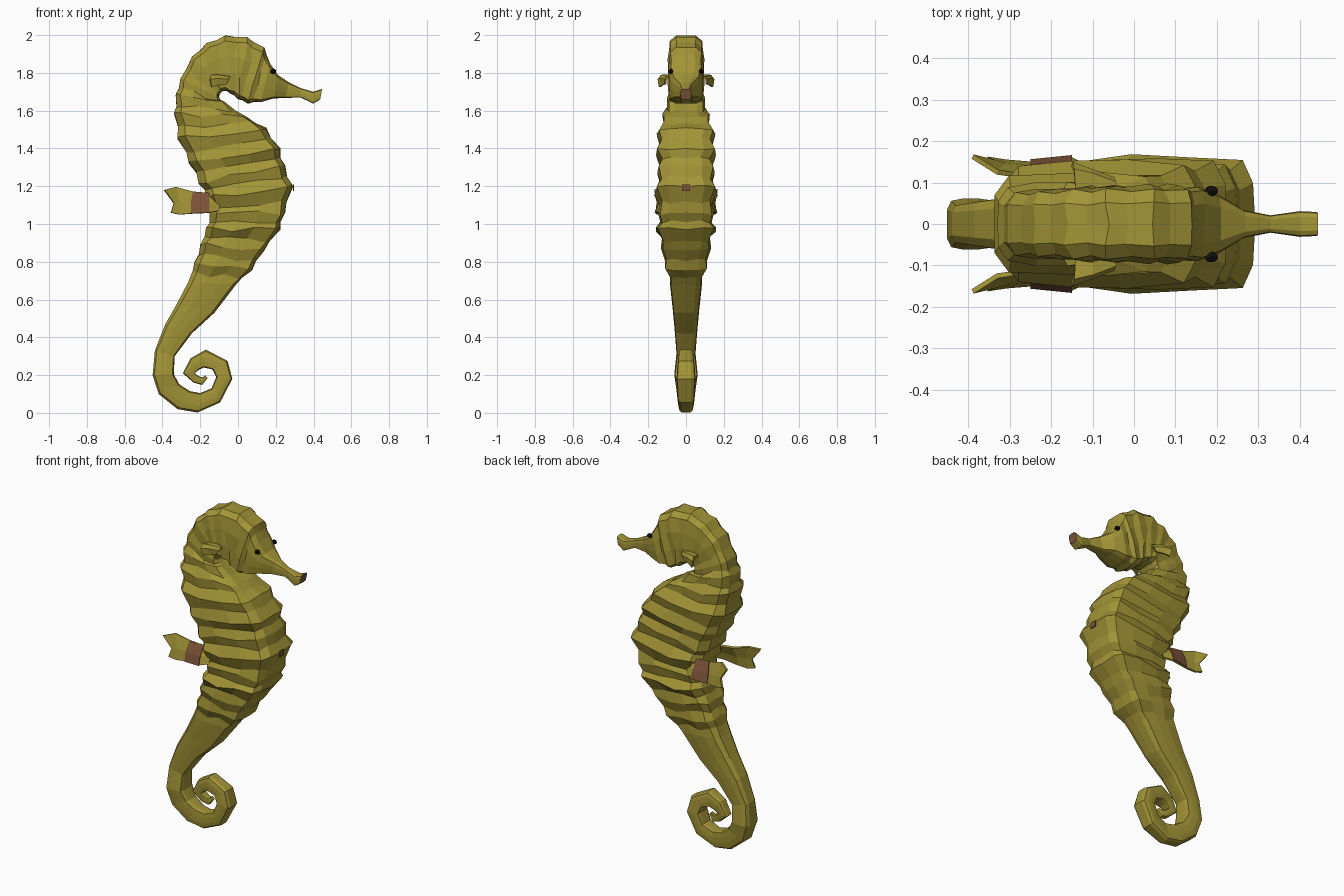
import bpy, bmesh, random
from mathutils import Vector

random.seed(4)


def material(name, rgb):
    m = bpy.data.materials.new(name)
    m.diffuse_color = (*rgb, 1)
    return m


OLIVE = material("olive skin", (0.37, 0.30, 0.038))
BROWN = material("reddish brown", (0.20, 0.085, 0.04))
BLACK = material("eye black", (0.008, 0.007, 0.006))


def finish(bm, name, mats=(OLIVE,)):
    bmesh.ops.recalc_face_normals(bm, faces=bm.faces)
    me = bpy.data.meshes.new(name)
    bm.to_mesh(me)
    bm.free()
    for m in mats:
        me.materials.append(m)
    ob = bpy.data.objects.new(name, me)
    bpy.context.collection.objects.link(ob)
    return ob


# Boxy cross-section: (depth from back -1 to front 1, width), one half
HALF = [(1, 0), (0.98, 0.6), (0.87, 0.93), (0.3, 1.0), (-0.3, 1.0),
        (-0.82, 0.9), (-1, 0.55), (-1, 0)]


def loft(name, stations, valley=None, mats=(OLIVE,), rough=0.0):
    """Skin rings given as back x,z, front x,z, half width; sunken rings go between the ridges."""
    rings = []
    for i, s in enumerate(stations):
        b, f = Vector((s[0], 0, s[1])), Vector((s[2], 0, s[3]))
        if valley and i:
            p = stations[i - 1]
            pb, pf = Vector((p[0], 0, p[1])), Vector((p[2], 0, p[3]))
            vb, vf = pb.lerp(b, 0.55), pf.lerp(f, 0.55)
            c, h = (vb + vf) / 2, (vf - vb) / 2 * (1 - (1 - valley) * 0.4)
            rings.append((c, h, (s[4] + p[4]) / 2 * valley))
        rings.append(((b + f) / 2, (f - b) / 2, s[4]))
    bm = bmesh.new()
    loops = []
    for i, (c, h, w) in enumerate(rings):
        r = rough if 0 < i < len(rings) - 1 else 0
        up = Vector((-h.z, 0, h.x)).normalized()
        # Bony plates sit a little unevenly, the same on both sides
        half = [(c + h * d + up * (random.uniform(-r, r) if k else 0),
                 w * k * (1 + random.uniform(-r, r) * 3)) for d, k in HALF]
        full = [p + Vector((0, y, 0)) for p, y in half]
        full += [p - Vector((0, y, 0)) for p, y in half[-2:0:-1]]
        loops.append([bm.verts.new(p) for p in full])
    for a, b in zip(loops, loops[1:]):
        n = len(a)
        for j in range(n):
            bm.faces.new((a[j], a[(j + 1) % n], b[(j + 1) % n], b[j]))
    first = bm.faces.new(loops[0])
    bm.faces.new(loops[-1])
    if len(mats) > 1:
        first.material_index = 1
    return finish(bm, name, mats)


# Snout with flared brown mouth
loft("snout", [
    (0.445, 1.715, 0.435, 1.66, 0.029),
    (0.40, 1.70, 0.40, 1.637, 0.031),
    (0.33, 1.72, 0.33, 1.67, 0.021),
    (0.27, 1.75, 0.25, 1.667, 0.034),
    (0.21, 1.79, 0.19, 1.665, 0.072),
    (0.17, 1.85, 0.12, 1.645, 0.09)], mats=(OLIVE, BROWN))

# Head curving back over to the neck
loft("head", [
    (0.17, 1.85, 0.12, 1.645, 0.09),
    (0.14, 1.935, 0.05, 1.638, 0.095),
    (0.045, 1.99, 0.0, 1.66, 0.095),
    (-0.06, 1.998, -0.04, 1.69, 0.093),
    (-0.16, 1.96, -0.07, 1.705, 0.092),
    (-0.24, 1.89, -0.09, 1.695, 0.087),
    (-0.305, 1.77, -0.10, 1.67, 0.085)], 0.92, rough=0.01)

# Ringed trunk
loft("trunk", [
    (-0.305, 1.77, -0.10, 1.67, 0.085),
    (-0.33, 1.68, -0.07, 1.635, 0.10),
    (-0.338, 1.58, 0.05, 1.565, 0.125),
    (-0.32, 1.45, 0.15, 1.51, 0.158),
    (-0.26, 1.32, 0.225, 1.40, 0.160),
    (-0.21, 1.22, 0.25, 1.31, 0.150),
    (-0.17, 1.14, 0.293, 1.20, 0.165),
    (-0.15, 1.05, 0.25, 1.06, 0.148),
    (-0.17, 0.97, 0.225, 0.97, 0.163),
    (-0.20, 0.89, 0.14, 0.86, 0.135),
    (-0.23, 0.80, 0.075, 0.755, 0.115),
    (-0.265, 0.69, -0.01, 0.68, 0.085)], 0.86, rough=0.013)

# Tapering tail rolled into a spiral
loft("tail", [
    (-0.265, 0.69, -0.01, 0.68, 0.085),
    (-0.325, 0.575, -0.125, 0.53, 0.07),
    (-0.385, 0.47, -0.245, 0.42, 0.06),
    (-0.44, 0.33, -0.335, 0.30, 0.05),
    (-0.452, 0.20, -0.34, 0.205, 0.062),
    (-0.42, 0.10, -0.31, 0.15, 0.05),
    (-0.32, 0.02, -0.255, 0.115, 0.043),
    (-0.215, 0.002, -0.20, 0.105, 0.038),
    (-0.095, 0.055, -0.14, 0.13, 0.045),
    (-0.03, 0.18, -0.115, 0.19, 0.05),
    (-0.055, 0.275, -0.135, 0.23, 0.045),
    (-0.17, 0.335, -0.18, 0.24, 0.04),
    (-0.25, 0.29, -0.205, 0.23, 0.033),
    (-0.292, 0.21, -0.23, 0.21, 0.028),
    (-0.235, 0.16, -0.205, 0.192, 0.022),
    (-0.19, 0.148, -0.185, 0.188, 0.018),
    (-0.16, 0.185, -0.175, 0.20, 0.008)])


def sheet(name, rows, side, thickness, mat=OLIVE):
    """Thin plate through rows of points, on the side given by the sign."""
    bm = bmesh.new()
    g = [[bm.verts.new((x, side * y, z)) for x, y, z in r] for r in rows]
    for a, b in zip(g, g[1:]):
        for j in range(len(a) - 1):
            bm.faces.new((a[j], a[j + 1], b[j + 1], b[j]))
    mod = finish(bm, name, (mat,)).modifiers.new("thickness", "SOLIDIFY")
    mod.thickness = thickness
    mod.offset = 0


# Notched side fin: top, middle and bottom edges
FIN = [
    [(-0.10, 0.10, 1.15), (-0.15, 0.105, 1.162), (-0.24, 0.112, 1.17), (-0.33, 0.125, 1.195), (-0.39, 0.163, 1.18)],
    [(-0.10, 0.12, 1.11), (-0.15, 0.138, 1.11), (-0.25, 0.135, 1.11), (-0.31, 0.142, 1.115), (-0.34, 0.15, 1.11)],
    [(-0.10, 0.13, 1.07), (-0.15, 0.155, 1.06), (-0.25, 0.145, 1.055), (-0.31, 0.15, 1.05), (-0.355, 0.157, 1.06)]]
# Brown patch laid on the outside of the fin root
PATCH = [[(x, y + 0.009, z) for x, y, z in row[1:3]] for row in FIN]

# Small hooked gill flap
FLAP = [
    [(-0.04, 0.08, 1.775), (-0.10, 0.085, 1.785), (-0.14, 0.08, 1.775)],
    [(-0.045, 0.10, 1.775), (-0.10, 0.12, 1.785), (-0.145, 0.13, 1.785)],
    [(-0.05, 0.108, 1.765), (-0.11, 0.13, 1.77), (-0.15, 0.145, 1.765)],
    [(-0.065, 0.108, 1.74), (-0.11, 0.125, 1.735), (-0.14, 0.138, 1.725)]]

for side, tag in ((-1, "near"), (1, "far")):
    sheet("fin_" + tag, FIN, side, 0.012)
    sheet("fin_patch_" + tag, PATCH, side, 0.005, BROWN)
    sheet("gill_flap_" + tag, FLAP, side, 0.012)
    # Eye
    bm = bmesh.new()
    bmesh.ops.create_icosphere(bm, subdivisions=1, radius=0.018)
    bmesh.ops.scale(bm, vec=(1, 0.8, 0.85), verts=bm.verts)
    bmesh.ops.translate(bm, vec=(0.187, side * 0.08, 1.808), verts=bm.verts)
    finish(bm, "eye_" + tag, (BLACK,))

# Small brown spot on the belly ridge
sheet("belly_spot", [[(0.293, y, z) for y in (-0.02, 0.02)] for z in (1.175, 1.21)], 1, 0.006, BROWN)
